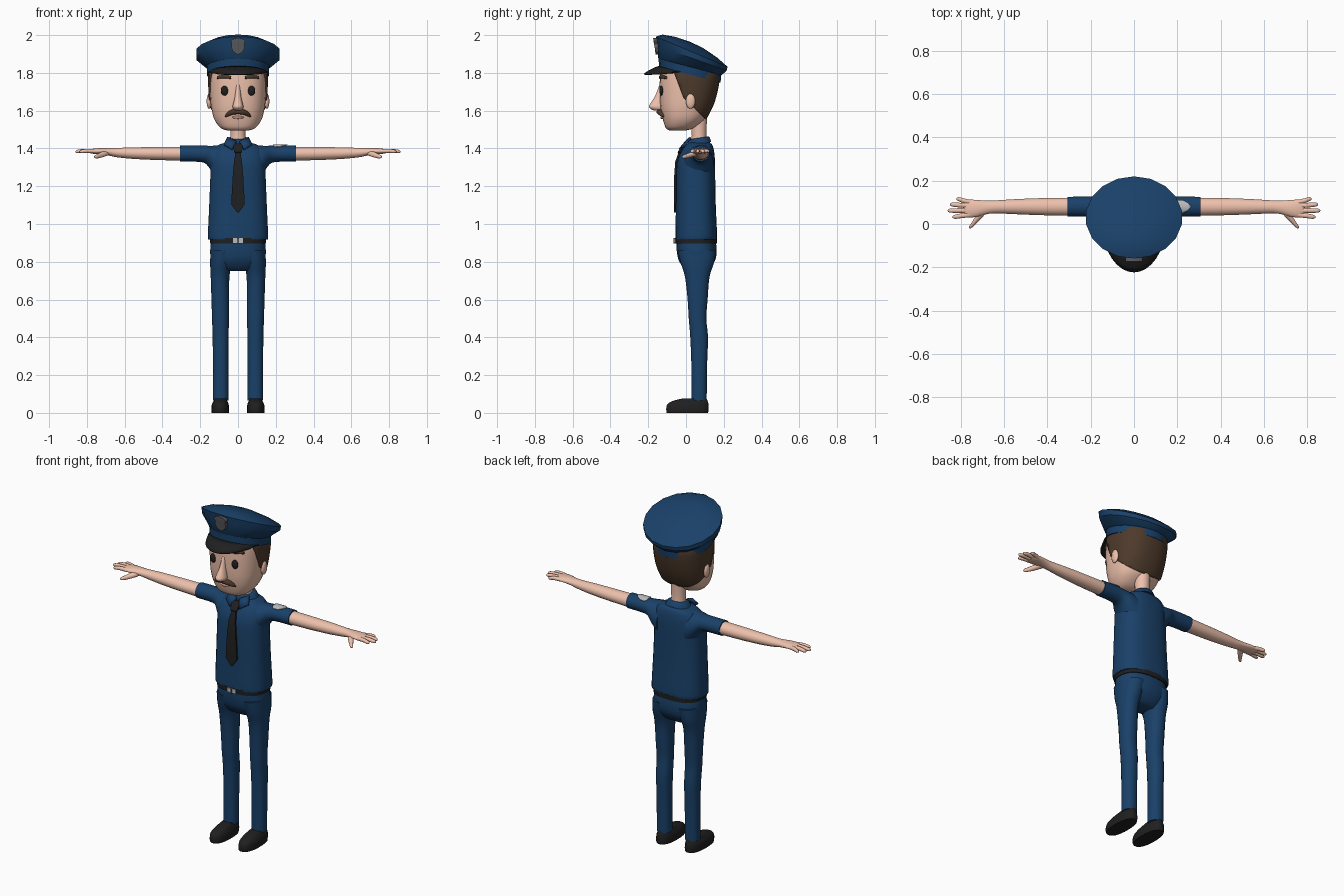
import bpy, bmesh, math
from mathutils import Vector

def material(name, rgb):
    m = bpy.data.materials.new(name)
    m.diffuse_color = (*rgb, 1)
    return m

BLUE = material("uniform_blue", (0.010, 0.052, 0.14))
SKIN = material("skin", (0.85, 0.53, 0.41))
BROWN = material("hair_brown", (0.075, 0.042, 0.024))
BLACK = material("black", (0.014, 0.014, 0.015))
DARK = material("dark_grey", (0.11, 0.11, 0.12))
SILVER = material("silver", (0.5, 0.5, 0.52))
LIP = material("lip", (0.6, 0.28, 0.22))

def finish(name, bm, mat, mirror=False, angle=40, solid=0):
    bmesh.ops.recalc_face_normals(bm, faces=bm.faces)
    me = bpy.data.meshes.new(name)
    bm.to_mesh(me)
    bm.free()
    me.shade_smooth()
    me.set_sharp_from_angle(angle=math.radians(angle))
    me.materials.append(mat)
    ob = bpy.data.objects.new(name, me)
    bpy.context.collection.objects.link(ob)
    if solid:
        s = ob.modifiers.new("thickness", 'SOLIDIFY')
        s.thickness, s.offset = solid, 0
    if mirror:
        ob.modifiers.new("mirror", 'MIRROR')
    return ob

def spline(rows, sub):
    """Catmull-Rom refinement of section rows."""
    out = []
    for i in range(len(rows) - 1):
        p0, p1, p2, p3 = (rows[max(i - 1, 0)], rows[i], rows[i + 1], rows[min(i + 2, len(rows) - 1)])
        for k in range(sub):
            t = k / sub
            out.append([b + 0.5 * t * (c - a + t * (2*a - 5*b + 4*c - d + t * (3*(b - c) + d - a)))
                        for a, b, c, d in zip(p0, p1, p2, p3)])
    return out + [list(rows[-1])]

def loft_bm(rows, axis='z', n=20, p=2.0, sub=3):
    """Rows: position on axis, centre a, centre b, radius a, radius b, optional tilt."""
    bm = bmesh.new()
    rings = []
    for r in spline(rows, sub):
        t, a, b, ra, rb = r[:5]
        slope = r[5] if len(r) > 5 else 0
        ring = []
        for i in range(n):
            w = 2 * math.pi * (i + 0.5) / n
            c, s = math.cos(w), math.sin(w)
            da = math.copysign(abs(c) ** (2 / p), c) * ra
            db = math.copysign(abs(s) ** (2 / p), s) * rb
            co = {'z': (a + da, b + db, t + slope * db), 'x': (t, a + da, b + db),
                  'y': (a + da, t, b + db)}[axis]
            ring.append(bm.verts.new(co))
        rings.append(ring)
    for q, r in zip(rings, rings[1:]):
        for i in range(n):
            bm.faces.new((q[i], q[(i + 1) % n], r[(i + 1) % n], r[i]))
    bm.faces.new(rings[0])
    bm.faces.new(rings[-1])
    return bm

def loft(name, rows, mat, axis='z', mirror=False, angle=50, **kw):
    return finish(name, loft_bm(rows, axis, **kw), mat, mirror, angle)

def zrows(rows):
    """z, centre x, half width, front y, back y -> loft rows."""
    return [(z, cx, (y0 + y1) / 2, rx, (y1 - y0) / 2) for z, cx, rx, y0, y1 in rows]

def plate(name, rows, mat, depth=0.012, cx=0):
    """Flat front plate from rows of z, half width, front y."""
    bm = bmesh.new()
    rings = [[bm.verts.new((cx + sx * w, y + dy, z)) for sx, dy in ((-1, 0), (1, 0), (1, depth), (-1, depth))]
             for z, w, y in rows]
    for q, r in zip(rings, rings[1:]):
        for i in range(4):
            bm.faces.new((q[i], q[(i + 1) % 4], r[(i + 1) % 4], r[i]))
    bm.faces.new(rings[0])
    bm.faces.new(rings[-1])
    return finish(name, bm, mat, angle=30)

def sheet(name, grid, mat, solid, mirror=False):
    bm = bmesh.new()
    vs = [[bm.verts.new(c) for c in row] for row in grid]
    for q, r in zip(vs, vs[1:]):
        for i in range(len(q) - 1):
            bm.faces.new((q[i], q[i + 1], r[i + 1], r[i]))
    return finish(name, bm, mat, mirror, 40, solid)

def ball(name, loc, scale, mat):
    bm = bmesh.new()
    bmesh.ops.create_uvsphere(bm, u_segments=16, v_segments=10, radius=1)
    bmesh.ops.scale(bm, vec=Vector(scale), verts=bm.verts)
    bmesh.ops.translate(bm, vec=Vector(loc), verts=bm.verts)
    return finish(name, bm, mat, True, 80)

# Shoes, trouser legs and hips
loft("shoe", zrows([(0, .094, .046, -.103, .118), (.02, .094, .048, -.106, .121), (.045, .094, .045, -.1, .12),
                    (.062, .093, .037, -.075, .116), (.076, .092, .03, -.02, .11)]), BLACK, mirror=True, p=2.4)
loft("trouser_leg", zrows([(.065, .092, .041, .028, .11), (.25, .092, .041, .028, .112), (.4, .092, .043, .022, .117),
                           (.5, .093, .045, .014, .108), (.6, .094, .047, .008, .115), (.72, .095, .05, -.006, .125),
                           (.79, .09, .058, -.028, .148), (.86, .078, .068, -.045, .16)]), BLUE, mirror=True, p=2.2)
loft("hips", zrows([(.75, 0, .09, .01, .105), (.77, 0, .12, -.015, .13), (.81, 0, .143, -.04, .156),
                    (.86, 0, .148, -.05, .163), (.91, 0, .143, -.052, .158)]), BLUE, p=2.4, n=28)

# Belt and buckle
loft("belt", zrows([(.898, 0, .149, -.057, .165), (.926, 0, .151, -.058, .166)]), BLACK, sub=1, p=2.4, n=28)
plate("buckle", [(.9, .027, -.063), (.925, .027, -.063)], SILVER)
plate("buckle_pin", [(.898, .005, -.066), (.927, .005, -.066)], DARK)

# Shirt body, sleeves and collar
loft("shirt_body", zrows([(.918, 0, .157, -.055, .162), (.94, 0, .16, -.056, .165), (1.1, 0, .153, -.054, .158),
                          (1.25, 0, .147, -.053, .155), (1.33, 0, .145, -.047, .154), (1.385, 0, .135, -.025, .149),
                          (1.418, 0, .105, 0, .14), (1.432, 0, .06, .02, .125)]), BLUE, p=2.5, n=32)
loft("sleeve", [(.09, .062, 1.315, .085, .105), (.135, .068, 1.342, .073, .073), (.165, .075, 1.364, .057, .051),
                (.2, .08, 1.372, .048, .044), (.306, .08, 1.373, .046, .043)], BLUE, 'x', True)
loft("collar", [(1.42, 0, .068, .076, .066, .22), (1.452, 0, .07, .058, .055, .15), (1.456, 0, .07, .05, .048, .15)],
     BLUE, sub=1, n=24)
sheet("collar_flap", [[(.008, .0, 1.436), (.055, .025, 1.458)], [(.032, -.033, 1.395), (.074, -.005, 1.42)]],
      BLUE, .012, True)

# Tie
plate("tie", [(1.06, .004, -.064), (1.105, .036, -.064), (1.25, .028, -.063), (1.33, .021, -.057),
              (1.375, .014, -.041), (1.38, .02, -.044), (1.415, .026, -.024), (1.425, .02, -.01)], BLACK, .018)

# Shield patch on the left sleeve
patch = []
for x, w in ((.185, .022), (.195, .031), (.225, .03), (.248, .018), (.262, .002)):
    patch.append([(x, .08 + w * k / 3, 1.3755 + .0445 * math.sqrt(1 - (w * k / 3 / .049) ** 2)) for k in range(-3, 4)])
sheet("sleeve_patch", patch, SILVER, .004)

# Arms with palms, fingers and thumbs
loft("arm", [(.28, .08, 1.372, .042, .037), (.42, .08, 1.373, .04, .035), (.55, .08, 1.375, .035, .031),
             (.64, .079, 1.378, .03, .025), (.685, .076, 1.382, .032, .02), (.73, .072, 1.385, .04, .017),
             (.765, .071, 1.385, .041, .014), (.785, .071, 1.385, .034, .009)], SKIN, 'x', True)
fingers = (("little", .1, .115, .82), ("ring", .084, .09, .85), ("middle", .062, .062, .86), ("index", .043, .033, .838))
for nm, y0, y1, tip in fingers:
    loft(nm + "_finger", [(.755, y0, 1.385, .012, .011), ((.755 + tip) / 2, (y0 + y1) / 2, 1.387, .0115, .011),
                          (tip - .01, y1, 1.384, .0095, .009), (tip, y1, 1.383, .003, .003)],
         SKIN, 'x', True, n=10)
loft("thumb", [(.062, .695, 1.378, .022, .015), (.03, .718, 1.368, .018, .014), (.004, .739, 1.36, .013, .012),
               (-.012, .752, 1.356, .01, .009), (-.02, .757, 1.355, .003, .003)], SKIN, 'y', True, n=10)

# Neck and head
loft("neck", zrows([(1.41, 0, .047, .022, .118), (1.47, 0, .04, .03, .108), (1.6, 0, .045, .02, .115)]), SKIN)
HEAD = [(1.495, .055, -.088, 0), (1.508, .092, -.107, .04), (1.55, .124, -.122, .095), (1.6, .139, -.133, .125),
        (1.65, .146, -.138, .146), (1.72, .15, -.14, .164), (1.79, .15, -.138, .172), (1.83, .14, -.13, .155)]
loft("head", zrows([(z, 0, rx, a, b) for z, rx, a, b in HEAD]), SKIN, p=2.4, n=32, angle=60)

# Hair shell trimmed along the temples and nape
bm = loft_bm(zrows([(z, 0, rx + .008, a - .008, b + .008) for z, rx, a, b in HEAD]), p=2.4, n=32)
for co, no in (((0, -.07, 1.82), (0, 1, .375)), ((0, 0, 1.655), (0, .95, 1))):
    bmesh.ops.bisect_plane(bm, geom=bm.verts[:] + bm.edges[:] + bm.faces[:], plane_co=co, plane_no=no, clear_inner=True)
hair = finish("hair", bm, BROWN, angle=60, solid=.012)
hair.modifiers["thickness"].offset = -1

# Face
ball("ear", (.153, .024, 1.65), (.013, .025, .04), SKIN)
ball("eye", (.071, -.13, 1.706), (.02, .011, .026), BLACK)
loft("eyebrow", [(.038, -.135, 1.776, .01, .008), (.075, -.128, 1.78, .01, .011), (.112, -.105, 1.775, .009, .007)],
     BROWN, 'x', True, n=8)
loft("nose", zrows([(1.735, 0, .012, -.142, -.11), (1.68, 0, .016, -.163, -.11), (1.64, 0, .025, -.188, -.11),
                    (1.62, 0, .029, -.197, -.11), (1.605, 0, .022, -.182, -.11), (1.601, 0, .01, -.165, -.115)]),
     SKIN, n=16, angle=70)
loft("moustache", [(x, y, z, ra, rb) for x, y, z, ra, rb in (
    (-.068, -.116, 1.57, .004, .004), (-.056, -.126, 1.58, .012, .012), (-.028, -.14, 1.593, .015, .015),
    (0, -.142, 1.592, .013, .011), (.028, -.14, 1.593, .015, .015), (.056, -.126, 1.58, .012, .012),
    (.068, -.116, 1.57, .004, .004))], BROWN, 'x', n=12)
loft("lower_lip", [(-.036, -.118, 1.566, .004, .004), (0, -.128, 1.564, .009, .008), (.036, -.118, 1.566, .004, .004)],
     LIP, 'x', n=8)

# Peaked cap: tilted band, flared crown, visor and shield badge
loft("cap", [(1.79, 0, .02, .166, .163, -.25), (1.832, 0, .021, .168, .166, -.26), (1.834, 0, .022, .172, .169, -.26),
             (1.878, 0, .031, .222, .184, -.36), (1.912, 0, .03, .224, .19, -.42), (1.942, 0, .02, .165, .145, -.42),
             (1.962, 0, .017, .08, .07, -.4), (1.967, 0, .015, .005, .005, -.4)], BLUE, sub=1, n=18, angle=30)
visor = []
for j in range(4):
    f, row = j / 3, []
    for i in range(15):
        t = math.radians(-72 + 144 * i / 14)
        reach = max(math.cos(t * 90 / 72), 0) ** 0.7
        dy = -.163 * math.cos(t)
        row.append((.166 * math.sin(t) * (1 - .1 * f), .02 + dy - .078 * f * reach,
                    1.79 - .25 * dy + .002 - reach * (.025 * f + .015 * f * f)))
    visor.append(row)
sheet("cap_visor", visor, BLACK, .009)
plate("cap_badge", [(1.898, .004, -.161), (1.912, .026, -.163), (1.935, .036, -.166), (1.955, .033, -.17),
                    (1.968, .04, -.172), (1.978, .03, -.173), (1.985, .006, -.174)], DARK, .022)
